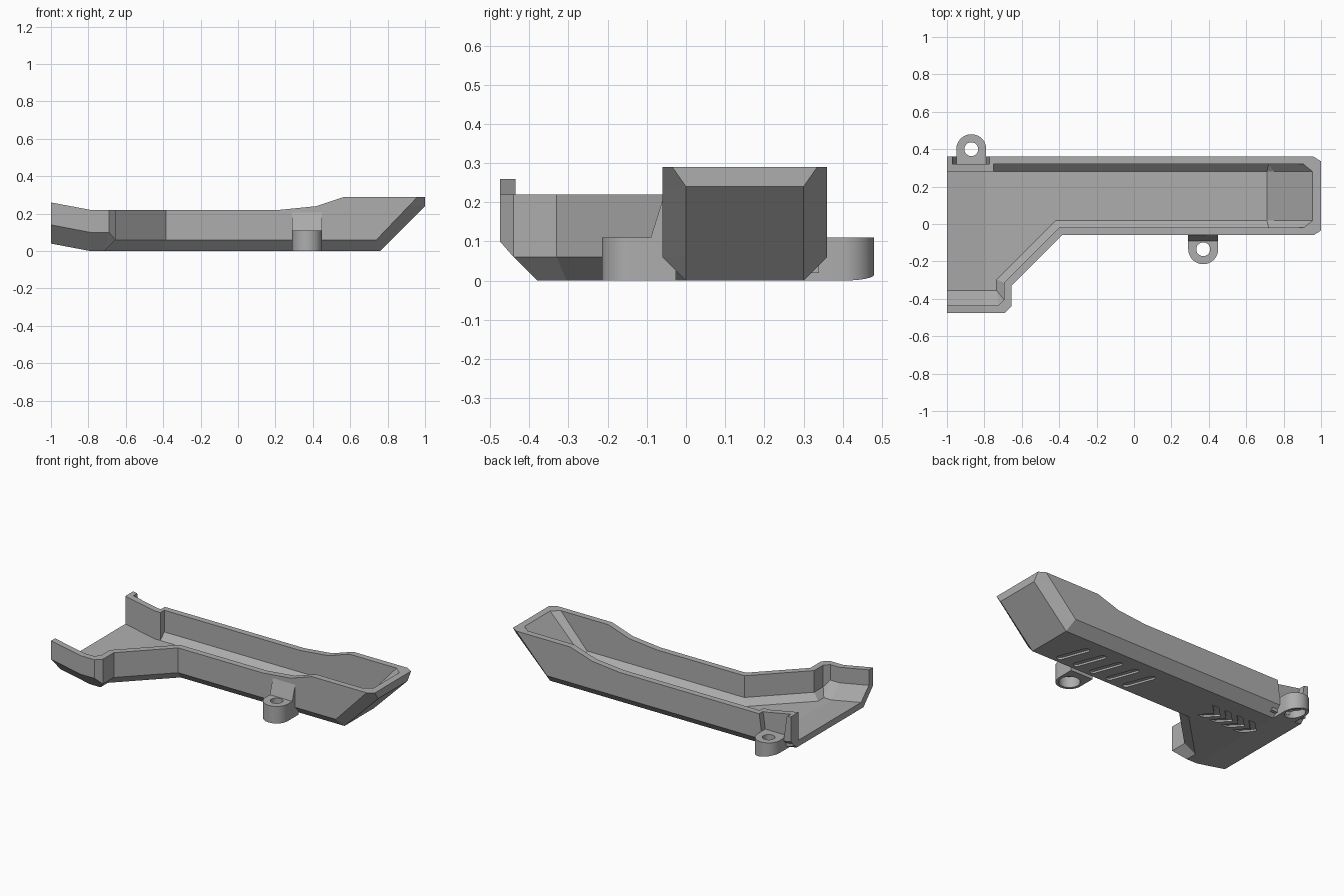
import bpy, bmesh, math
from mathutils import Vector

if "Cube" in bpy.data.objects:
    bpy.data.objects.remove(bpy.data.objects["Cube"], do_unlink=True)

grey = bpy.data.materials.new("plain grey")
grey.use_nodes = True
grey.diffuse_color = (0.42, 0.42, 0.42, 1)
grey.node_tree.nodes["Principled BSDF"].inputs["Base Color"].default_value = grey.diffuse_color

BEND = -0.79          # the open end tilts upward from here


def rise(x):
    return max(0, BEND - x) * 0.19


def finish(bm, name):
    bmesh.ops.remove_doubles(bm, verts=bm.verts, dist=1e-5)
    bmesh.ops.recalc_face_normals(bm, faces=bm.faces)
    mesh = bpy.data.meshes.new(name)
    bm.to_mesh(mesh)
    bm.free()
    mesh.materials.append(grey)
    obj = bpy.data.objects.new(name, mesh)
    bpy.context.collection.objects.link(obj)
    return obj


def loft(bm, rings):
    """Closed solid through rings of matching points."""
    rows = [[bm.verts.new(p) for p in ring] for ring in rings]
    n = len(rows[0])
    for a, b in zip(rows, rows[1:]):
        for i in range(n):
            j = (i + 1) % n
            bm.faces.new((a[i], a[j], b[j], b[i]))
    bm.faces.new(rows[0][::-1])
    bm.faces.new(rows[-1])


def prism(bm, points, z0, z1):
    loft(bm, [[(x, y, z) for x, y in points] for z in (z0, z1)])


def box(name, x0, x1, y0, y1, z0, z1):
    bm = bmesh.new()
    prism(bm, [(x0, y0), (x1, y0), (x1, y1), (x0, y1)], z0, z1)
    return finish(bm, name)


def side_prism(name, points, a, b, along_y=False):
    """Extrude a profile along x (points are y, z) or along y (points are x, z)."""
    bm = bmesh.new()
    loft(bm, [[(u, t, v) if along_y else (t, u, v) for u, v in points] for t in (a, b)])
    return finish(bm, name)


def boolean(obj, tool, operation):
    mod = obj.modifiers.new("cut", "BOOLEAN")
    mod.operation, mod.object, mod.solver = operation, tool, "EXACT"
    bpy.context.view_layer.objects.active = obj
    bpy.ops.object.modifier_apply(modifier=mod.name)
    bpy.data.objects.remove(tool, do_unlink=True)


def arc(cx, cy, r, start, end, steps):
    angles = [math.radians(start + (end - start) * k / steps) for k in range(steps + 1)]
    return [(cx + r * math.cos(t), cy + r * math.sin(t)) for t in angles]


def outline(z, inset, leg, end, corner=0, cx=0, cy=0, leg_z=None, left=-1):
    """L-shaped tray outline, moved in from the outer walls."""
    f, b, s, l = -0.06 + inset, 0.36 - inset, -0.655 - inset, -0.475 + leg
    k = -0.325 - math.sqrt(2) * inset
    lz = z if leg_z is None else leg_z
    return [(left, l, lz), (s - corner, l, lz), (s, l + corner, z), (s, s - k, z),
            (f + k, f, z), (end - cx, f, z), (end, f + cy, z), (end, b - cy, z),
            (end - cx, b, z), (left, b, z)]


# Tray shell: chamfered outer body minus the hollow
bm = bmesh.new()
loft(bm, [outline(0, 0.06, 0.095, 0.76),
          outline(0.06, 0, 0, 0.82, 0.035, 0.08, 0.06, 0.10),
          outline(0.24, 0, 0, 1, 0.035, 0.088, 0.06),
          outline(0.29, 0, 0, 1, 0.035, 0.04, 0.025)])
tray = finish(bm, "tray_shell")

bm = bmesh.new()
loft(bm, [outline(0.04, 0.08, 0.12, 0.71, left=-1.1),
          outline(0.08, 0.04, 0.04, 0.75, 0.03, 0.03, 0.04, 0.12, left=-1.1),
          outline(0.31, 0.04, 0.04, 0.975, 0.03, 0.05, 0.04, left=-1.1)])
boolean(tray, finish(bm, "hollow"), "DIFFERENCE")

# Thickened wall behind the rear screw tab
boolean(tray, box("wall_block", -1, -0.75, 0.28, 0.34, 0.02, 0.27), "UNION")

# Stepped rim height
rim = [(-1.1, 0.22), (0.22, 0.22), (0.42, 0.24), (0.72, 0.34), (0.72, 0.5), (-1.1, 0.5)]
boolean(tray, side_prism("rim_cut", rim, -0.7, 0.7, True), "DIFFERENCE")

# Underside grooves: slanted slots and chevrons
bm = bmesh.new()
for i in range(5):
    c = Vector((0.56 - 0.123 * i, 0.125))
    d = Vector((-0.03, 0.08))
    tilt = math.degrees(math.atan2(d.y, d.x))
    slot = (arc(*(c + d), 0.02, tilt - 90, tilt + 90, 6)
            + arc(*(c - d), 0.02, tilt + 90, tilt + 270, 6))
    prism(bm, slot, -0.05, 0.012)
for i in range(4):
    x, y, w, h = -0.43 - 0.09 * i, 0.12, 0.045, 0.07
    prism(bm, [(x, y + h), (x - w, y + h), (x - 0.07 - w, y), (x - w, y - h),
               (x, y - h), (x - 0.07, y)], -0.05, 0.012)
boolean(tray, finish(bm, "grooves"), "DIFFERENCE")

# Tilt the open end
bm = bmesh.new()
bm.from_mesh(tray.data)
bmesh.ops.bisect_plane(bm, geom=bm.verts[:] + bm.edges[:] + bm.faces[:],
                       plane_co=(BEND, 0, 0), plane_no=(1, 0, 0))
for v in bm.verts:
    v.co.z += rise(v.co.x)
bm.to_mesh(tray.data)
bm.free()

# Screwdriver recess in the rear wall
bm = bmesh.new()
loft(bm, [[(x, y, z) for x, y in ((-0.87 - w, 0.32), (-0.87 + w, 0.32),
                                  (-0.87 + w, 0.5), (-0.87 - w, 0.5))]
          for w, z in ((0.08, 0.11), (0.105, 0.28))])
boolean(tray, finish(bm, "recess"), "DIFFERENCE")


# Screw tabs with a through hole and a wide counterbore below
def screw_tab(name, cx, cy, root, side):
    bm = bmesh.new()
    prism(bm, arc(cx, cy, 0.08, 0, 180 * side, 24) + [(cx - 0.08, root), (cx + 0.08, root)], 0, 0.11)
    tab = finish(bm, name)
    for r, top in ((0.037, 0.2), (0.062, 0.07)):
        bm = bmesh.new()
        prism(bm, arc(cx, cy, r, 0, 345, 23), -0.1, top)
        boolean(tab, finish(bm, "bore"), "DIFFERENCE")
    for v in tab.data.vertices:
        if v.co.z < 0.01:
            v.co.z += rise(v.co.x)
    bpy.ops.object.select_all(action="DESELECT")
    tab.select_set(True)
    bpy.context.view_layer.objects.active = tab
    bpy.ops.object.shade_smooth_by_angle(angle=math.radians(30))


screw_tab("rear_screw_tab", -0.87, 0.40, 0.30, 1)
screw_tab("front_screw_tab", 0.37, -0.135, -0.025, -1)

# Sloped gusset joining the front tab to the wall
side_prism("front_tab_gusset", [(-0.09, 0.10), (-0.09, 0.11), (-0.06, 0.205),
                                (-0.04, 0.205), (-0.04, 0.10)], 0.29, 0.45)
